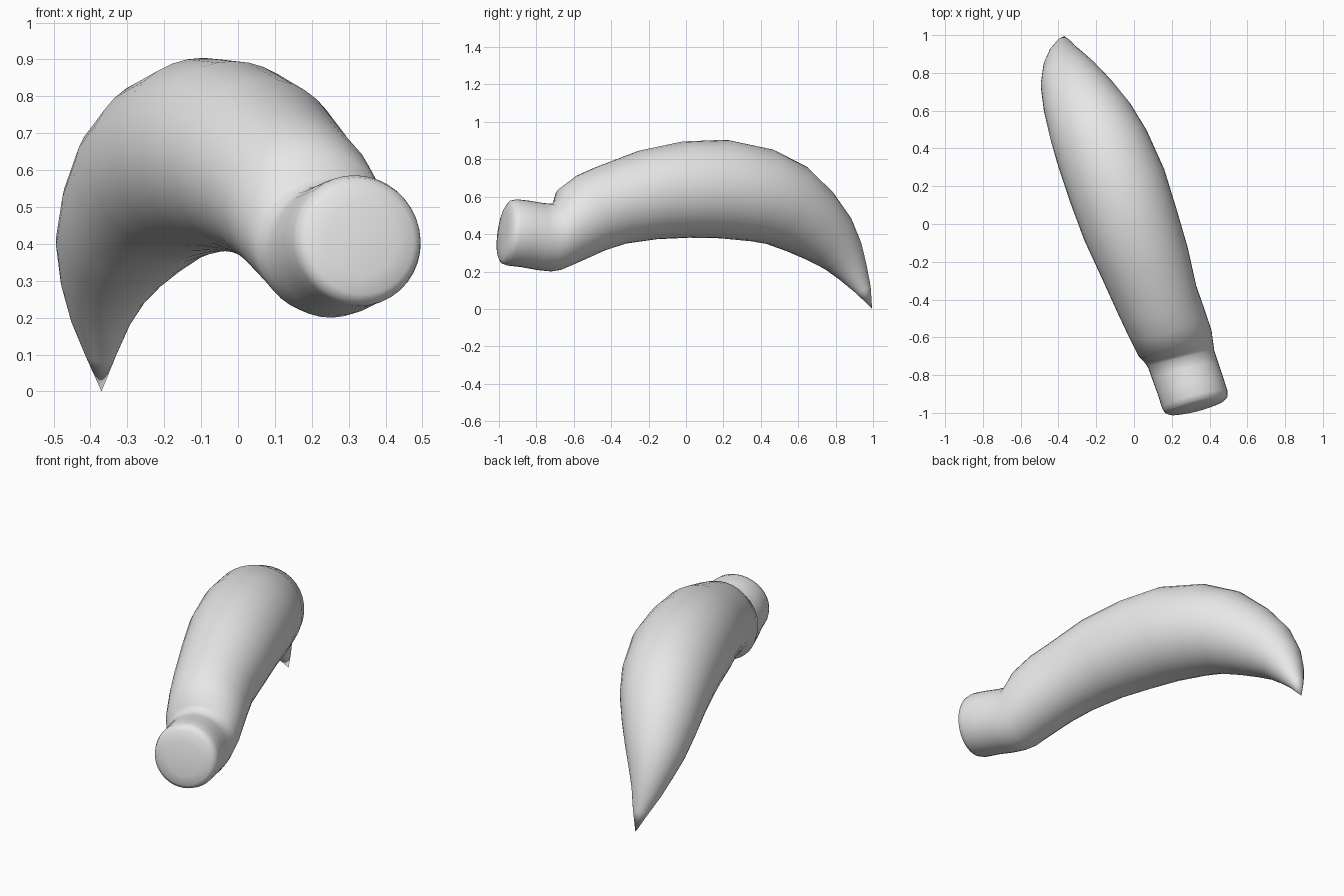
import bpy, bmesh, math
from mathutils import Vector

if "Cube" in bpy.data.objects:
    bpy.data.objects.remove(bpy.data.objects["Cube"])

SIDES = 36

# Ring stations: x, y, z, radius, and optional pitch in degrees (None = follow path)
rings = [
    # domed end cap
    (0.334, -0.978, 0.411, 0.100, -8),
    (0.332, -0.970, 0.411, 0.150, -8),
    (0.329, -0.957, 0.411, 0.171, -8),
    (0.322, -0.930, 0.409, 0.179, -8),
    # short neck
    (0.300, -0.860, 0.401, 0.179, -7),
    (0.272, -0.780, 0.387, 0.180, -5),
    (0.250, -0.715, 0.381, 0.181, -2),
    # step up into the curved body
    (0.236, -0.680, 0.398, 0.190, 3),
    (0.217, -0.630, 0.444, 0.205, 11),
    (0.167, -0.510, 0.512, 0.214, 19),
    (0.122, -0.400, 0.554, 0.220, 21),
    (0.055, -0.200, 0.610, 0.242, None),
    (-0.020, 0.000, 0.638, 0.258, None),
    (-0.088, 0.200, 0.641, 0.264, None),
    (-0.167, 0.400, 0.608, 0.253, None),
    (-0.228, 0.535, 0.555, 0.233, None),
    (-0.290, 0.660, 0.468, 0.200, None),
    (-0.338, 0.765, 0.375, 0.162, None),
    (-0.362, 0.840, 0.283, 0.120, None),
    (-0.372, 0.895, 0.195, 0.082, None),
    (-0.372, 0.950, 0.100, 0.042, None),
]
TIP = Vector((-0.37, 0.995, 0.0))
CAP = Vector((0.335, -0.984, 0.412))

path = [Vector(r[:3]) for r in rings]


def ring_axes(i):
    """Two axes spanning the ring's plane, square to the path."""
    nxt = path[i + 1] if i + 1 < len(path) else TIP
    prev = path[i - 1] if i else CAP
    t = (nxt - prev).normalized()
    pitch = rings[i][4]
    if pitch is not None:
        side = -0.26 if i < 8 else -0.36
        t = Vector((side, 1, 0)).normalized()
        t = (t + Vector((0, 0, math.tan(math.radians(pitch))))).normalized()
    u = t.cross(Vector((0, 0, 1))).normalized()
    return u, u.cross(t).normalized()


# Loft the rings into one horn
bm = bmesh.new()
loops = []
for i, c in enumerate(path):
    u, v = ring_axes(i)
    r = rings[i][3]
    loops.append([bm.verts.new(c + r * (math.cos(a) * u + math.sin(a) * v))
                  for a in (2 * math.pi * k / SIDES for k in range(SIDES))])
for a, b in zip(loops, loops[1:]):
    for k in range(SIDES):
        n = (k + 1) % SIDES
        bm.faces.new((a[k], a[n], b[n], b[k]))
# Close the cap and the pointed tip with fans
for loop, point in ((loops[0], CAP), (loops[-1], TIP)):
    p = bm.verts.new(point)
    for k in range(SIDES):
        bm.faces.new((loop[k], loop[(k + 1) % SIDES], p))
bmesh.ops.recalc_face_normals(bm, faces=bm.faces)
for f in bm.faces:
    f.smooth = True

mesh = bpy.data.meshes.new("curved_horn")
bm.to_mesh(mesh)
bm.free()
horn = bpy.data.objects.new("curved_horn", mesh)
bpy.context.collection.objects.link(horn)

grey = bpy.data.materials.new("light grey")
grey.diffuse_color = (0.8, 0.8, 0.8, 1)
grey.use_nodes = True
grey.node_tree.nodes["Principled BSDF"].inputs["Base Color"].default_value = grey.diffuse_color
mesh.materials.append(grey)
